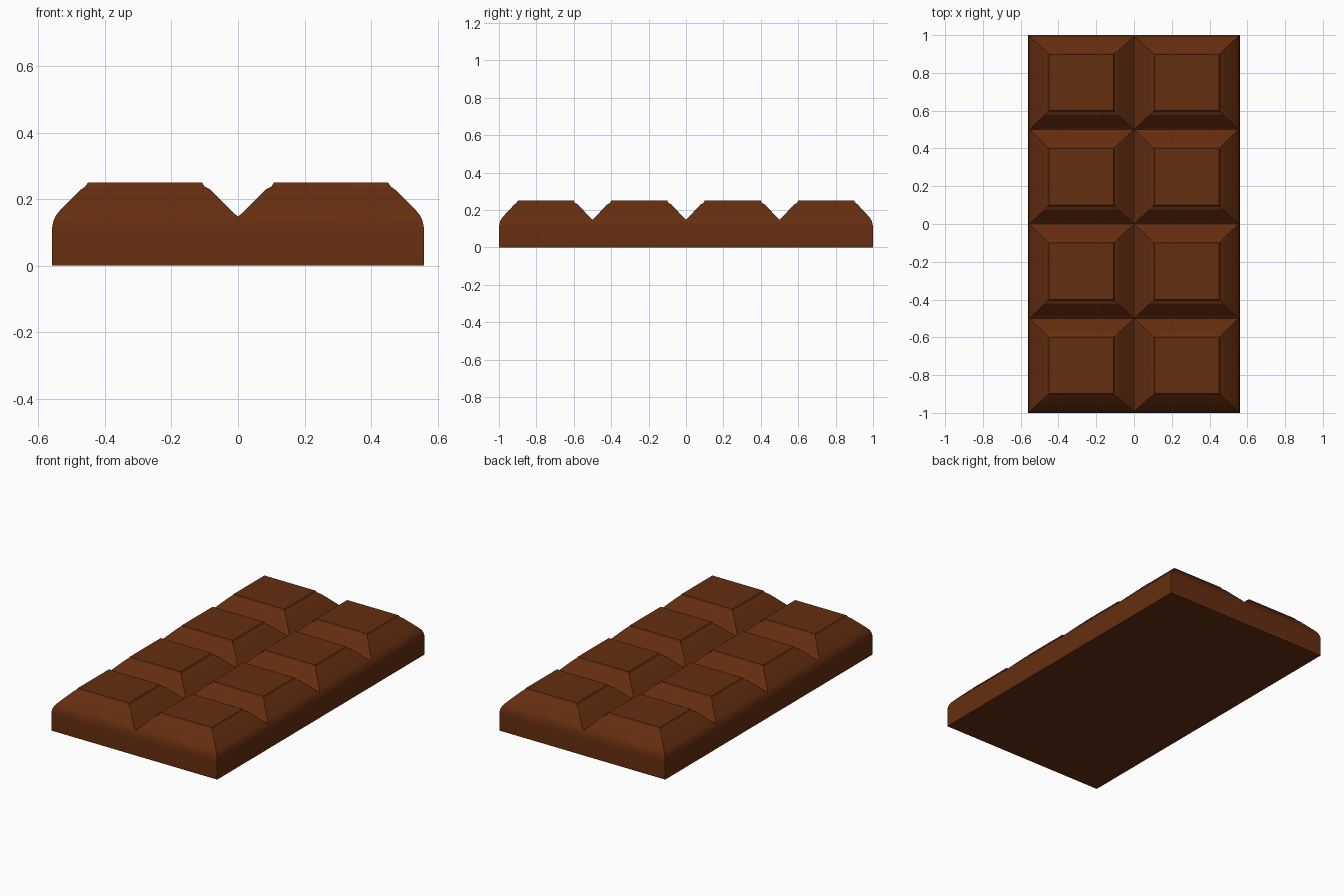
import bpy, bmesh, math

if "Cube" in bpy.data.objects:
    bpy.data.objects.remove(bpy.data.objects["Cube"])

W, L = 0.56, 1.0          # half width, half length
CELL = 0.5                # length of one square
# (height, inset on groove sides, inset on outer sides)
PROFILE = [
    (0.0, 0.0, 0.0), (0.105, 0.0, 0.0), (0.122, 0.0, 0.002),
    (0.137, 0.0, 0.006), (0.148, 0.0, 0.011), (0.154, 0.008, 0.015),
    (0.165, 0.019, 0.024), (0.229, 0.083, 0.088),
    (0.237, 0.100, 0.100), (0.250, 0.108, 0.109),
]
Y_SCALE = 0.93            # slopes are slightly narrower lengthwise

bm = bmesh.new()


def add_square(x0, x1, y0, y1):
    """Loft one chocolate square; internal walls below the grooves stay open."""
    outer = [y0 <= -L + 1e-6, x1 >= W - 1e-6, y1 >= L - 1e-6, x0 <= -W + 1e-6]
    rings = []
    for z, groove, rim in PROFILE:
        f, r, b, l = [rim if o else groove for o in outer]
        f, b = f * Y_SCALE, b * Y_SCALE
        rings.append([bm.verts.new(c) for c in (
            (x0 + l, y0 + f, z), (x1 - r, y0 + f, z),
            (x1 - r, y1 - b, z), (x0 + l, y1 - b, z))])
    for k in range(len(rings) - 1):
        for i in range(4):
            if outer[i] or PROFILE[k + 1][1] > 0:
                j = (i + 1) % 4
                bm.faces.new((rings[k][i], rings[k][j],
                              rings[k + 1][j], rings[k + 1][i]))
    bm.faces.new(rings[-1])
    bm.faces.new(rings[0][::-1])


# two columns by four rows of squares, welded into one bar
for x0 in (-W, 0.0):
    for row in range(4):
        y0 = -L + row * CELL
        add_square(x0, x0 + W, y0, y0 + CELL)
bmesh.ops.remove_doubles(bm, verts=bm.verts, dist=1e-5)

mesh = bpy.data.meshes.new("chocolate_bar")
bm.to_mesh(mesh)
bm.free()
bar = bpy.data.objects.new("chocolate_bar", mesh)
bpy.context.collection.objects.link(bar)

# dark brown chocolate
mat = bpy.data.materials.new("chocolate")
mat.diffuse_color = (0.13, 0.027, 0.005, 1.0)
mat.use_nodes = True
mat.node_tree.nodes["Principled BSDF"].inputs["Base Color"].default_value = mat.diffuse_color
mesh.materials.append(mat)

# smooth only the rounded rim
bpy.context.view_layer.objects.active = bar
bar.select_set(True)
bpy.ops.object.shade_smooth_by_angle(angle=math.radians(20))
